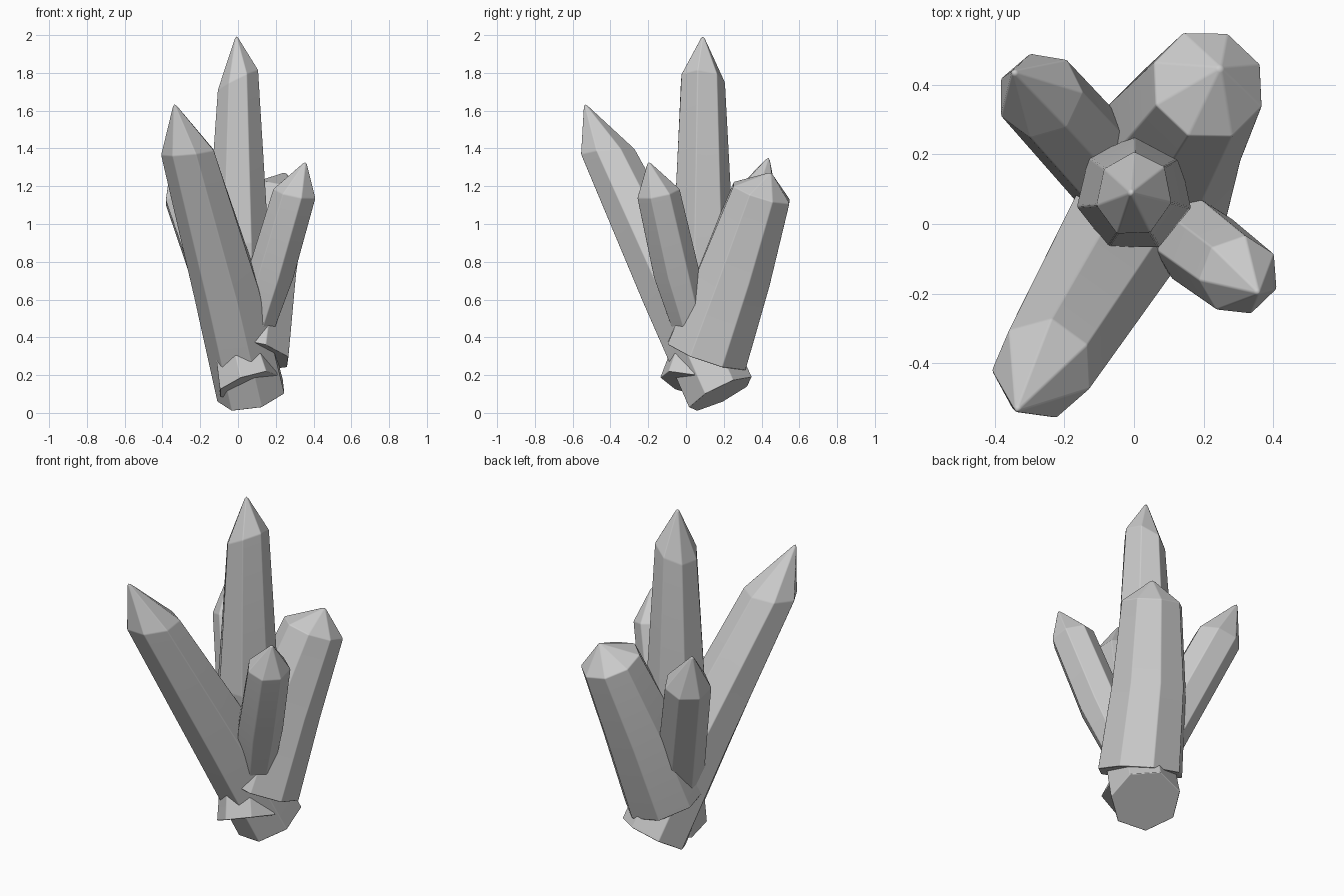
import bpy, bmesh, math
from mathutils import Vector

cube = bpy.data.objects.get("Cube")
if cube:
    bpy.data.objects.remove(cube, do_unlink=True)

# Single stone-grey material
grey = bpy.data.materials.new("crystal_grey")
grey.use_nodes = True
colour = (0.6, 0.6, 0.6, 1)
grey.diffuse_color = colour
grey.node_tree.nodes["Principled BSDF"].inputs["Base Color"].default_value = colour


def crystal(name, rings, tip, phase, sides=7):
    """Faceted shard: rings of (centre, radius, facing) from base to shoulder, then a point."""
    bm = bmesh.new()
    loops = []
    for centre, radius, facing in rings:
        n = Vector(facing).normalized()
        u = (Vector((1, 0, 0)) - n * n.x).normalized()
        v = n.cross(u)
        loop = []
        for i in range(sides):
            a = math.radians(phase) + math.tau * i / sides
            loop.append(bm.verts.new(Vector(centre) + radius * (u * math.cos(a) + v * math.sin(a))))
        loops.append(loop)
    apex = bm.verts.new(tip)
    bm.faces.new(loops[0][::-1])
    for i in range(sides):
        j = (i + 1) % sides
        for low, high in zip(loops, loops[1:]):
            bm.faces.new((low[i], low[j], high[j], high[i]))
        bm.faces.new((loops[-1][i], loops[-1][j], apex))
    bmesh.ops.recalc_face_normals(bm, faces=bm.faces)
    mesh = bpy.data.meshes.new(name)
    bm.to_mesh(mesh)
    bm.free()
    mesh.materials.append(grey)
    mesh.shade_smooth()
    obj = bpy.data.objects.new(name, mesh)
    bpy.context.collection.objects.link(obj)
    # Slightly softened facet edges
    bevel = obj.modifiers.new("soft_edges", "BEVEL")
    bevel.width = 0.005
    bevel.segments = 2
    bevel.angle_limit = math.radians(8)
    bevel.harden_normals = True


# Tall upright shard in the middle
crystal("centre_crystal", [
    ((0.03, 0.12, 0.20), 0.12, (0, 0, 1)),
    ((0.0, 0.085, 0.90), 0.168, (0, 0, 1)),
    ((0.0, 0.085, 1.76), 0.123, (-0.5, 0.1, 1)),
], (-0.01, 0.09, 2.005), 38)

# Long shard leaning to the front, with the lowest root
crystal("front_crystal", [
    ((0.075, 0.185, 0.10), 0.19, (-0.25, -0.5, 1)),
    ((-0.055, -0.065, 0.65), 0.182, (-0.25, -0.42, 1)),
    ((-0.262, -0.415, 1.38), 0.147, (-0.1, -0.1, 1)),
], (-0.34, -0.54, 1.645), 80)

# Thick shard leaning to the back
crystal("back_crystal", [
    ((0.05, 0.11, 0.31), 0.235, (0.2, 0.34, 1)),
    ((0.115, 0.26, 0.74), 0.207, (0.18, 0.32, 1)),
    ((0.212, 0.40, 1.165), 0.168, (0.2, 0.32, 1)),
], (0.25, 0.45, 1.275), 25, sides=8)

# Slim shard leaning to the back right
crystal("back_right_crystal", [
    ((0.05, 0.025, 0.15), 0.17, (-0.35, 0.3, 1)),
    ((-0.01, 0.085, 0.40), 0.135, (-0.3, 0.33, 1)),
    ((-0.27, 0.37, 1.14), 0.128, (-0.25, 0.25, 1)),
], (-0.35, 0.44, 1.36), 0)

# Small shard leaning to the front left
crystal("front_left_crystal", [
    ((0.09, 0.03, 0.44), 0.10, (0.27, -0.24, 1)),
    ((0.18, -0.055, 0.75), 0.125, (0.27, -0.24, 1)),
    ((0.302, -0.148, 1.165), 0.118, (0.2, -0.2, 1)),
], (0.36, -0.20, 1.335), 30)
